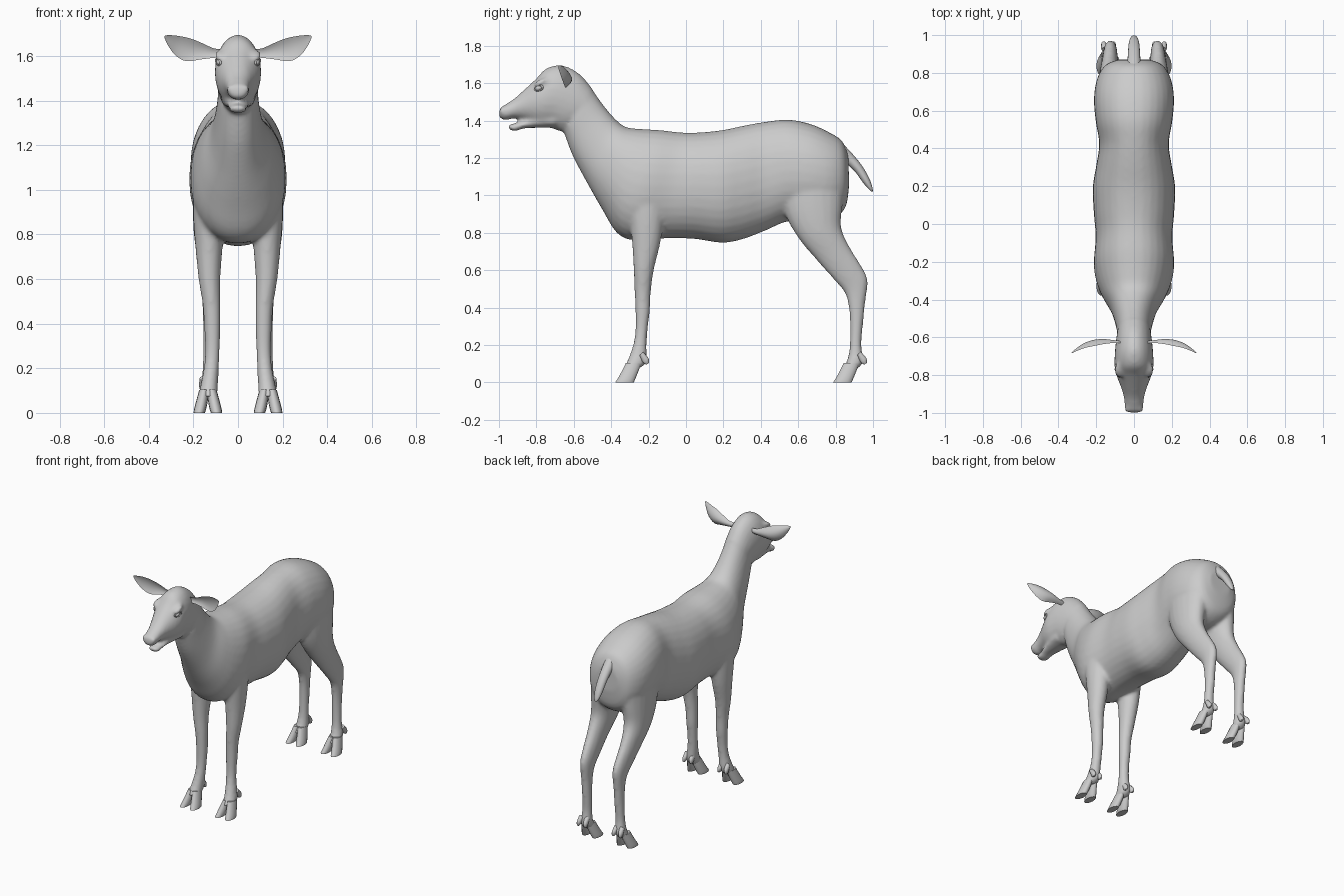
import bpy, bmesh, math
from mathutils import Vector, Matrix

grey = bpy.data.materials.new("soft grey")
grey.diffuse_color = (0.6, 0.6, 0.6, 1)


def spline(rows, steps=4):
    """Catmull-Rom interpolation through rows of numbers."""
    rows = [Vector(r) for r in rows]
    out = []
    for i in range(len(rows) - 1):
        p0, p1, p2 = rows[max(i - 1, 0)], rows[i], rows[i + 1]
        p3 = rows[min(i + 2, len(rows) - 1)]
        for s in range(steps):
            t = s / steps
            out.append(0.5 * (2 * p1 + (p2 - p0) * t + (2 * p0 - 5 * p1 + 4 * p2 - p3) * t * t
                              + (3 * p1 - p0 - 3 * p2 + p3) * t ** 3))
    return out + [rows[-1]]


def loft(bm, rows, sides=24, steps=4, square=1.0):
    """Skin oval rings; each row is (y1, z1, y2, z2, centre x, half width)."""
    rings = []
    for y1, z1, y2, z2, cx, hw in spline(rows, steps):
        ring = []
        for k in range(sides):
            a = 2 * math.pi * k / sides
            c, s = math.cos(a), math.sin(a)
            c = math.copysign(abs(c) ** square, c)
            s = math.copysign(abs(s) ** square, s)
            t = (1 + s) / 2
            ring.append(bm.verts.new((cx + hw * c, y1 + (y2 - y1) * t, z1 + (z2 - z1) * t)))
        rings.append(ring)
    for a, b in zip(rings, rings[1:]):
        for k in range(sides):
            j = (k + 1) % sides
            bm.faces.new((a[k], a[j], b[j], b[k]))
    bm.faces.new(rings[0][::-1])
    bm.faces.new(rings[-1])


def ball(bm, centre, size, tilt=0.0, axis='X'):
    m = Matrix.Translation(centre) @ Matrix.Rotation(tilt, 4, axis) @ Matrix.Diagonal((*size, 1))
    bmesh.ops.create_uvsphere(bm, u_segments=16, v_segments=10, radius=1, matrix=m)


def finish(bm, name, angle=60):
    bmesh.ops.recalc_face_normals(bm, faces=bm.faces)
    me = bpy.data.meshes.new(name)
    bm.to_mesh(me)
    bm.free()
    me.materials.append(grey)
    ob = bpy.data.objects.new(name, me)
    bpy.context.collection.objects.link(ob)
    bpy.ops.object.select_all(action='DESELECT')
    ob.select_set(True)
    bpy.context.view_layer.objects.active = ob
    bpy.ops.object.shade_smooth_by_angle(angle=math.radians(angle))
    return ob


# Body: neck and trunk, legs and head fused into one skin
bm = bmesh.new()
loft(bm, [(-.65, 1.33, -.50, 1.565, 0, .088), (-.605, 1.21, -.44, 1.48, 0, .098),
          (-.525, 1.06, -.375, 1.405, 0, .122), (-.445, .92, -.32, 1.365, 0, .165),
          (-.37, .80, -.24, 1.355, 0, .198), (-.28, .76, -.14, 1.349, 0, .213),
          (-.12, .77, -.02, 1.336, 0, .203), (.04, .768, .08, 1.337, 0, .213),
          (.19, .747, .20, 1.35, 0, .218), (.30, .765, .32, 1.375, 0, .20),
          (.42, .81, .43, 1.394, 0, .184), (.54, .86, .55, 1.405, 0, .203),
          (.66, .86, .67, 1.38, 0, .212), (.77, .87, .77, 1.335, 0, .195),
          (.85, .93, .835, 1.29, 0, .15), (.872, 1.05, .868, 1.215, 0, .08)], 32, 4, .93)

# Head: skull and muzzle, then the lower jaw
loft(bm, [(-.60, 1.36, -.50, 1.57, 0, .085), (-.66, 1.34, -.57, 1.65, 0, .095),
          (-.72, 1.36, -.66, 1.695, 0, .102), (-.77, 1.368, -.745, 1.68, 0, .103),
          (-.82, 1.385, -.80, 1.625, 0, .09), (-.87, 1.405, -.865, 1.565, 0, .068),
          (-.92, 1.412, -.915, 1.52, 0, .054), (-.965, 1.402, -.96, 1.49, 0, .05),
          (-1.0, 1.415, -.996, 1.468, 0, .036)])
loft(bm, [(-.70, 1.362, -.70, 1.44, 0, .078), (-.79, 1.361, -.79, 1.43, 0, .062),
          (-.865, 1.358, -.86, 1.402, 0, .047), (-.92, 1.342, -.915, 1.386, 0, .041),
          (-.95, 1.357, -.945, 1.38, 0, .026)])

for s in (-1, 1):
    # Front and hind legs
    front = [(-.32, 1.0, -.10, 1.0, .125, .078), (-.30, .86, -.12, .86, .13, .07),
             (-.288, .74, -.138, .74, .13, .061), (-.28, .60, -.172, .60, .128, .049),
             (-.275, .48, -.188, .48, .118, .04), (-.271, .38, -.193, .38, .115, .037),
             (-.271, .28, -.205, .28, .115, .033), (-.283, .20, -.21, .20, .12, .034),
             (-.312, .12, -.212, .11, .13, .04), (-.337, .07, -.25, .075, .135, .044)]
    hind = [(.50, 1.05, .85, 1.08, .11, .09), (.53, .90, .838, .95, .117, .086),
            (.60, .772, .83, .83, .127, .071), (.69, .663, .875, .725, .13, .053),
            (.785, .555, .94, .62, .127, .042), (.848, .48, .972, .545, .125, .036),
            (.87, .40, .958, .42, .125, .032), (.877, .30, .946, .30, .125, .031),
            (.874, .18, .938, .20, .128, .032), (.858, .11, .948, .11, .132, .039),
            (.83, .06, .912, .07, .135, .043)]
    for leg in (front, hind):
        loft(bm, [(*r[:4], s * r[4], r[5]) for r in leg], 20)
    # Brow ridge and nostril wing
    ball(bm, (s * .078, -.775, 1.605), (.026, .045, .016), .5)
    ball(bm, (s * .03, -.975, 1.452), (.02, .026, .022), .4)

body = finish(bm, "body", 180)
remesh = body.modifiers.new("fuse", 'REMESH')
remesh.mode = 'VOXEL'
remesh.voxel_size = .011
remesh.use_smooth_shade = True
smooth = body.modifiers.new("soften", 'SMOOTH')
smooth.factor = .5
smooth.iterations = 7

# Hooves: a pair of splayed toes and two dewclaws on every foot
for s, side in ((-1, "right"), (1, "left")):
    for dy, end in ((0, "front"), (1.165, "hind")):
        bm = bmesh.new()
        for t in (-1, 1):
            x = s * .135
            loft(bm, [(-.322 + dy, .105, -.238 + dy, .10, x + t * .017, .022),
                      (-.347 + dy, .055, -.258 + dy, .048, x + t * .027, .026),
                      (-.368 + dy, .018, -.272 + dy, .014, x + t * .035, .027),
                      (-.380 + dy, 0, -.278 + dy, 0, x + t * .039, .025)], 14)
            loft(bm, [(-.25 + dy, .145, -.23 + dy, .165, x + t * .02, .018),
                      (-.23 + dy, .105, -.20 + dy, .13, x + t * .025, .014),
                      (-.21 + dy, .095, -.198 + dy, .105, x + t * .027, .006)], 10)
        finish(bm, end + "_hoof_" + side, 50)

# Ears: cupped leaves opening forward
for s, side in ((-1, "right"), (1, "left")):
    bm = bmesh.new()
    rows = spline([(.075, -.625, 1.612, .018, .012), (.115, -.622, 1.613, .022, .016),
                   (.165, -.622, 1.62, .036, .026), (.22, -.63, 1.627, .050, .03),
                   (.27, -.645, 1.646, .043, .022), (.31, -.668, 1.672, .022, .01),
                   (.329, -.682, 1.688, .004, .003)], 3)
    n = 8
    rings = []
    for x, y, z, h, cup in rows:
        ring = []
        for k in range(2 * n):
            back = k < n
            u = (-1 + 2 * k / n) if back else (1 - 2 * (k - n) / n)
            depth = cup * (1 - u * u) * (1.0 if back else .45)
            ring.append(bm.verts.new((s * (x - .012 * u * (h / .05)), y + depth - cup * .5, z + h * u)))
        rings.append(ring)
    for a, b in zip(rings, rings[1:]):
        for k in range(2 * n):
            j = (k + 1) % (2 * n)
            bm.faces.new((a[k], a[j], b[j], b[k]))
    bm.faces.new(rings[0])
    bm.faces.new(rings[-1][::-1])
    finish(bm, "ear_" + side, 70)

    # Eyes with almond lids
    bm = bmesh.new()
    ball(bm, (s * .083, -.787, 1.574), (.014, .021, .014), .3)
    finish(bm, "eye_" + side)
    bpy.ops.mesh.primitive_torus_add(major_segments=20, minor_segments=8,
                                     major_radius=.02, minor_radius=.005)
    lid = bpy.context.object
    lid.name = "eyelid_" + side
    lid.data.materials.append(grey)
    lid.matrix_world = (Matrix.Translation((s * .088, -.787, 1.574)) @ Matrix.Rotation(.3, 4, 'X')
                        @ Matrix.Rotation(-s * .45, 4, 'Z') @ Matrix.Rotation(math.pi / 2, 4, 'Y')
                        @ Matrix.Diagonal((.75, 1.15, 1, 1)))
    bpy.ops.object.shade_smooth_by_angle(angle=math.radians(60))

# Tail
bm = bmesh.new()
loft(bm, [(.82, 1.19, .83, 1.285, 0, .04), (.862, 1.165, .89, 1.222, 0, .034),
          (.905, 1.125, .94, 1.16, 0, .031), (.945, 1.07, .978, 1.095, 0, .027),
          (.975, 1.035, .996, 1.045, 0, .018), (.992, 1.02, .999, 1.022, 0, .006)], 16)
finish(bm, "tail")
